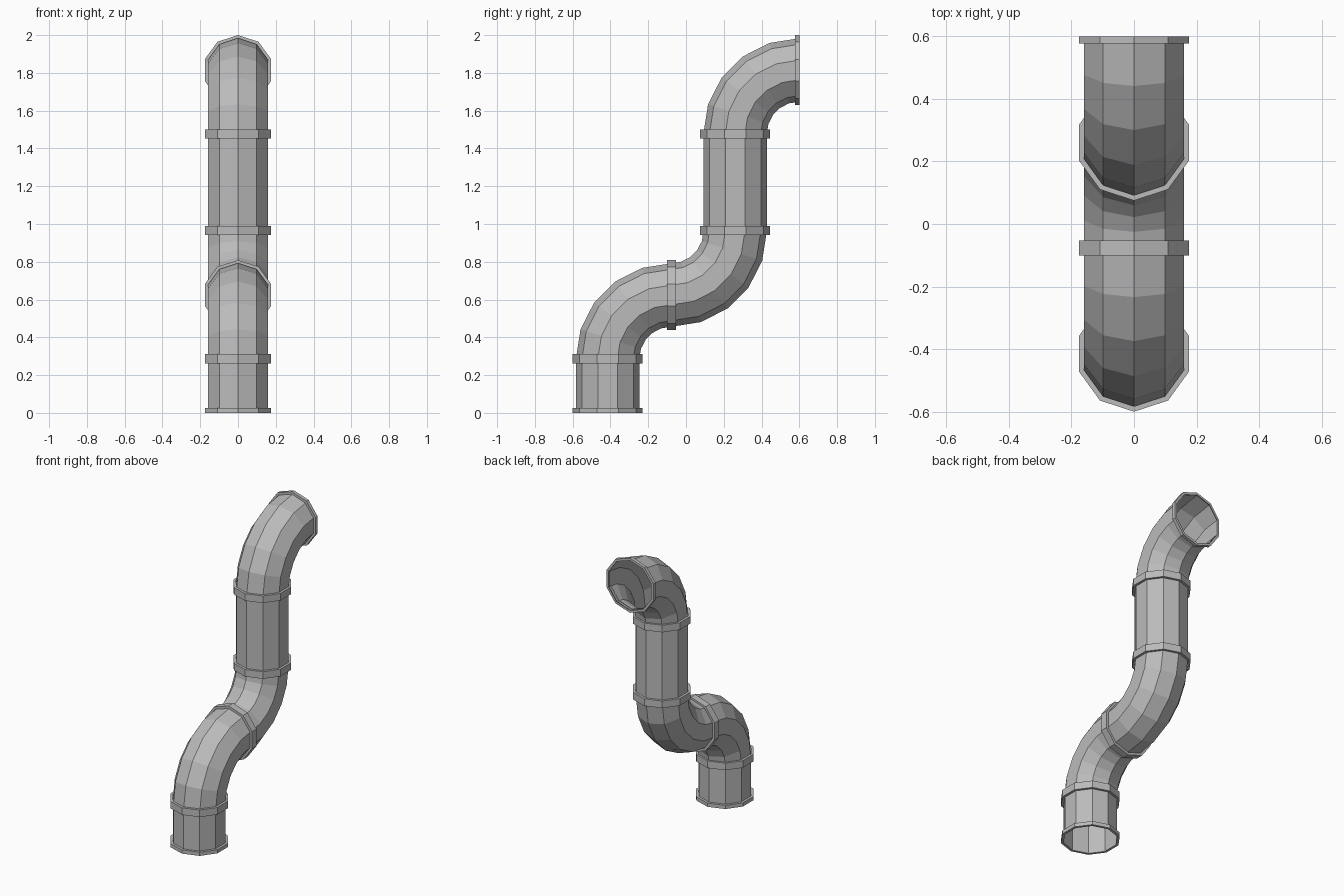
import bpy
import bmesh
from math import sin, cos, pi, radians
from mathutils import Vector

cube = bpy.data.objects.get("Cube")
if cube:
    bpy.data.objects.remove(cube, do_unlink=True)

SIDES = 10
PIPE_R = 0.168
COLLAR_R = 0.185
BEND_R = 0.3375
BEND_STEPS = 5

# One plain grey for the whole pipe
grey = bpy.data.materials.new("pipe_grey")
grey.use_nodes = True
colour = (0.5, 0.5, 0.5, 1)
grey.diffuse_color = colour
grey.node_tree.nodes["Principled BSDF"].inputs["Base Color"].default_value = colour


def sweep(name, rings):
    """Skin open rings given as (y, z, tilt from vertical in degrees, radius)."""
    bm = bmesh.new()
    loops = []
    for y, z, tilt, r in rings:
        a = radians(tilt)
        outward = Vector((0, -cos(a), sin(a)))
        loop = []
        for k in range(SIDES):
            t = 2 * pi * k / SIDES
            p = Vector((0, y, z)) + r * (outward * cos(t) + Vector((sin(t), 0, 0)))
            loop.append(bm.verts.new(p))
        loops.append(loop)
    for low, high in zip(loops, loops[1:]):
        for k in range(SIDES):
            n = (k + 1) % SIDES
            bm.faces.new((low[k], low[n], high[n], high[k]))
    mesh = bpy.data.meshes.new(name)
    bm.to_mesh(mesh)
    bm.free()
    mesh.materials.append(grey)
    obj = bpy.data.objects.new(name, mesh)
    bpy.context.collection.objects.link(obj)
    return obj


def straight(name, y, z0, z1):
    sweep(name, [(y, z0, 0, PIPE_R), (y, z1, 0, PIPE_R)])


def elbow(name, cy, cz, to_level):
    """Quarter bend about (cy, cz): upright to level, or level to upright."""
    rings = []
    for i in range(BEND_STEPS + 1):
        turn = 90 * i / BEND_STEPS
        tilt = turn if to_level else 90 - turn
        side = -1 if to_level else 1
        a = radians(tilt)
        rings.append((cy + side * BEND_R * cos(a), cz - side * BEND_R * sin(a), tilt, PIPE_R))
    sweep(name, rings)


def collar(name, y, z, tilt, width):
    """Raised band centred on (y, z), with flat rims down to the pipe wall."""
    a = radians(tilt)
    dy, dz = sin(a) * width / 2, cos(a) * width / 2
    sweep(name, [(y + s * dy, z + s * dz, tilt, r) for s, r in
                 ((-1, PIPE_R), (-1, COLLAR_R), (1, COLLAR_R), (1, PIPE_R))])


# Centre line positions
base_y = -0.415
joint_y = base_y + BEND_R
riser_y = joint_y + BEND_R
outlet_y = riser_y + BEND_R
low_z = 0.2865
joint_z = low_z + BEND_R
riser_z = joint_z + BEND_R
top_z = 1.4775

# Pipe runs and bends
straight("base_pipe", base_y, 0, low_z)
elbow("lower_elbow", joint_y, low_z, True)
elbow("middle_elbow", joint_y, riser_z, False)
straight("riser_pipe", riser_y, riser_z, top_z)
elbow("upper_elbow", outlet_y, top_z, True)

# Collars over the joints and at both open ends
collar("base_collar", base_y, 0.0125, 0, 0.025)
collar("lower_collar", base_y, low_z, 0, 0.048)
collar("middle_collar", joint_y, joint_z, 90, 0.048)
collar("riser_lower_collar", riser_y, riser_z + 0.003, 0, 0.048)
collar("riser_upper_collar", riser_y, top_z, 0, 0.048)
collar("outlet_collar", 0.5885, top_z + BEND_R, 90, 0.023)
